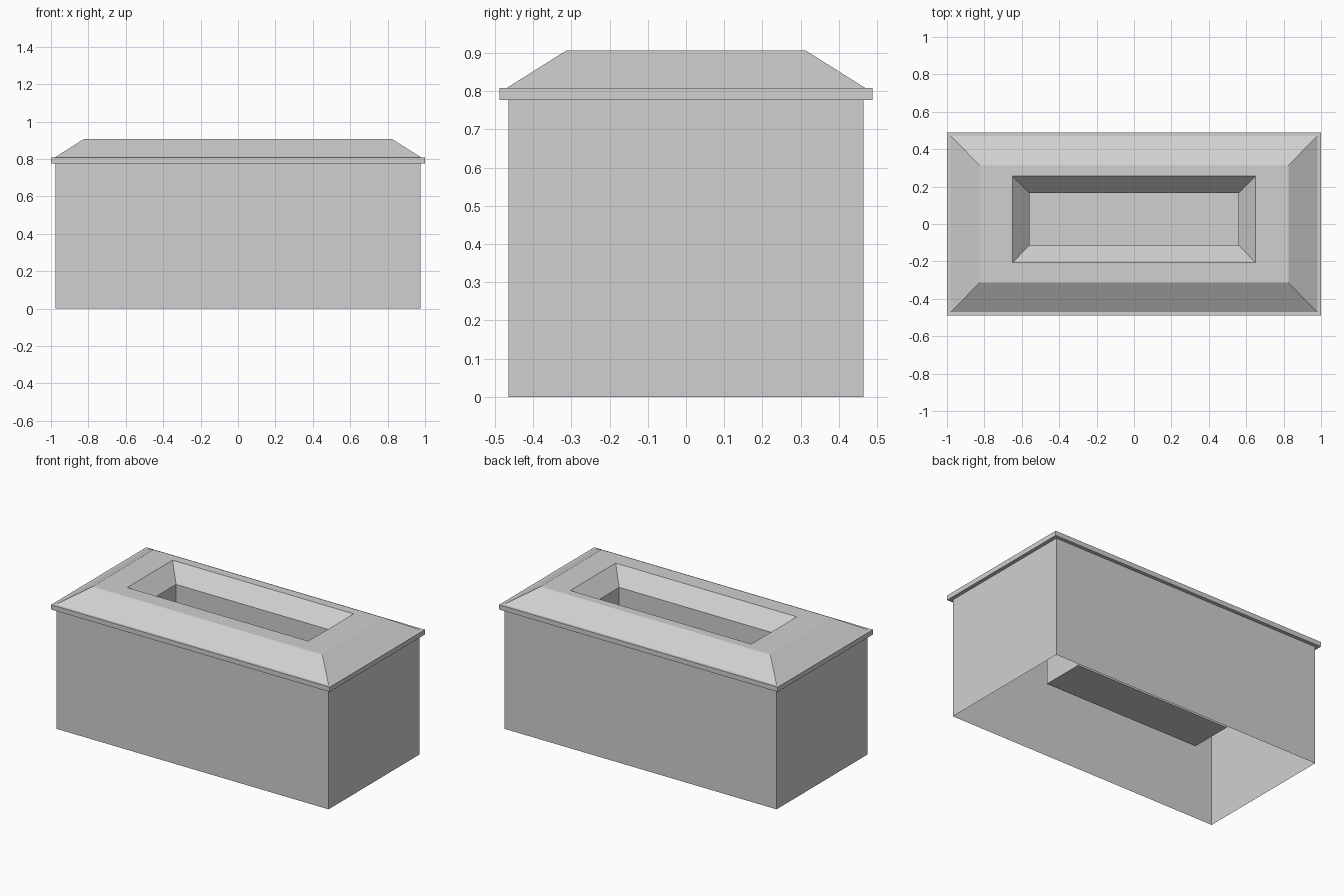
import bpy
import bmesh

cube = bpy.data.objects.get("Cube")
if cube:
    bpy.data.objects.remove(cube, do_unlink=True)

grey = bpy.data.materials.new("light_grey")
grey.use_nodes = True
colour = (0.63, 0.63, 0.63, 1)
grey.diffuse_color = colour
grey.node_tree.nodes["Principled BSDF"].inputs["Base Color"].default_value = colour


def rect_loft(name, rings, cap=False):
    """Join rectangular rings (half width, half depth, z, y offset) into a shell."""
    bm = bmesh.new()
    loops = [[bm.verts.new((sx * w, oy + sy * d, z))
              for sx, sy in ((-1, -1), (1, -1), (1, 1), (-1, 1))]
             for w, d, z, oy in rings]
    for low, high in zip(loops, loops[1:]):
        for i in range(4):
            j = (i + 1) % 4
            bm.faces.new((low[i], low[j], high[j], high[i]))
    if cap:
        bm.faces.new(loops[-1])
    mesh = bpy.data.meshes.new(name)
    bm.to_mesh(mesh)
    bm.free()
    mesh.materials.append(grey)
    obj = bpy.data.objects.new(name, mesh)
    bpy.context.collection.objects.link(obj)
    return obj


RIM_LOW, RIM_TOP, TOP = 0.777, 0.808, 0.906
SHIFT = 0.025  # the opening sits slightly towards the back

# Outer walls, open underneath
rect_loft("body_walls", [(0.976, 0.465, 0, 0), (0.976, 0.465, RIM_LOW, 0)])

# Overhanging rim, sloped shoulders and flat top around the opening
rect_loft("lid", [
    (0.976, 0.465, RIM_LOW, 0),
    (1.0, 0.488, RIM_LOW, 0),
    (1.0, 0.488, RIM_TOP, 0),
    (0.98, 0.47, RIM_TOP, 0),
    (0.825, 0.314, TOP, 0),
    (0.65, 0.232, TOP, SHIFT),
])

# Bevelled opening with straight walls down to a floor
rect_loft("basin", [
    (0.65, 0.232, TOP, SHIFT),
    (0.56, 0.14, RIM_TOP, SHIFT),
    (0.56, 0.14, 0.216, SHIFT),
], cap=True)
